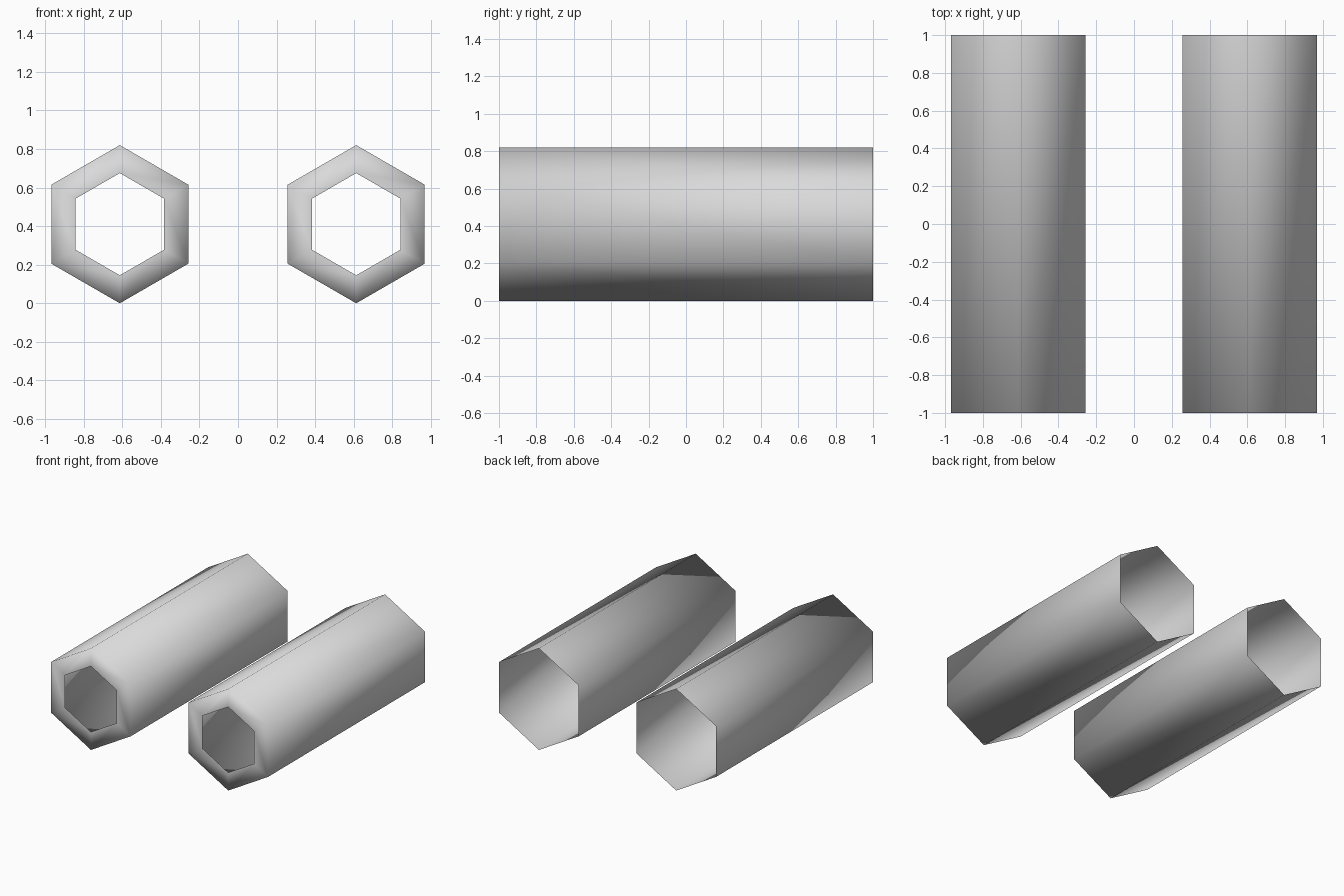
import bpy
import bmesh
from math import sin, cos, pi

cube = bpy.data.objects.get("Cube")
if cube:
    bpy.data.objects.remove(cube, do_unlink=True)

SIDES = 6
RADIUS = 0.41
HOLE_RADIUS = 0.265
HALF_LENGTH = 1.0
SPACING = 0.613

grey = bpy.data.materials.new("light grey")
grey.use_nodes = True
colour = (0.7, 0.7, 0.7, 1)
grey.diffuse_color = colour
grey.node_tree.nodes["Principled BSDF"].inputs["Base Color"].default_value = colour


def ring(bm, radius, y):
    """Hexagon of vertices with a point at the top, in the x-z plane."""
    angles = [2 * pi * i / SIDES for i in range(SIDES)]
    return [bm.verts.new((radius * sin(a), y, radius * cos(a))) for a in angles]


def hex_tube(name, x):
    bm = bmesh.new()
    # Hole edge, front rim, then the open back end
    loops = [ring(bm, HOLE_RADIUS, -HALF_LENGTH),
             ring(bm, RADIUS, -HALF_LENGTH),
             ring(bm, RADIUS, HALF_LENGTH)]
    for a, b in zip(loops, loops[1:]):
        for i in range(SIDES):
            j = (i + 1) % SIDES
            face = bm.faces.new((a[i], b[i], b[j], a[j]))
            face.smooth = True
    # Turn the shell outwards: the front rim faces -y
    bm.normal_update()
    bm.faces.ensure_lookup_table()
    if bm.faces[0].normal.y > 0:
        bmesh.ops.reverse_faces(bm, faces=bm.faces[:])
    mesh = bpy.data.meshes.new(name)
    bm.to_mesh(mesh)
    bm.free()
    mesh.materials.append(grey)
    tube = bpy.data.objects.new(name, mesh)
    tube.location = (x, 0, RADIUS)
    bpy.context.collection.objects.link(tube)


# Pair of matching tubes
for side, sign in (("left", 1), ("right", -1)):
    hex_tube(side + "_hex_tube", sign * SPACING)
